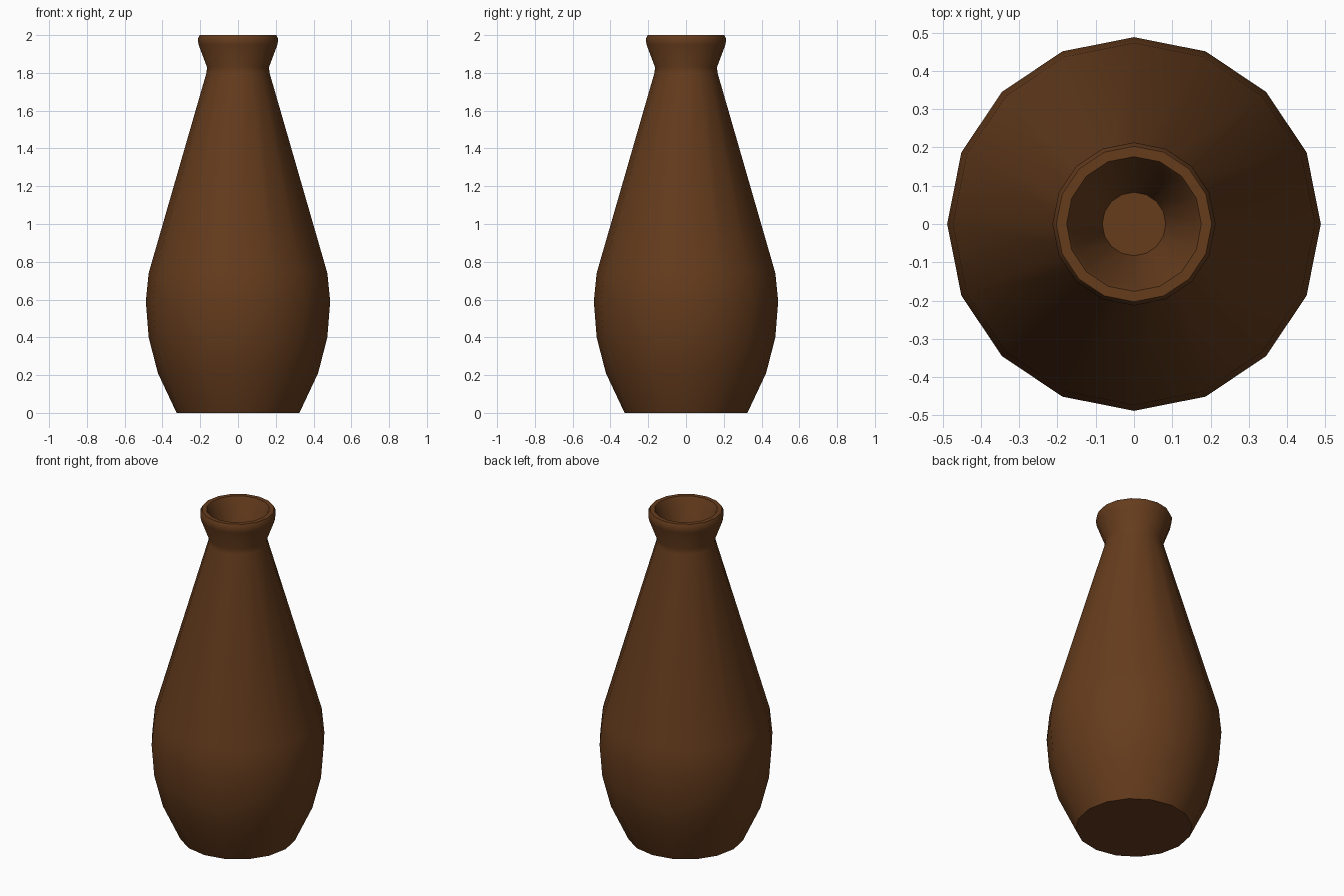
import bpy, bmesh, math

if "Cube" in bpy.data.objects:
    bpy.data.objects.remove(bpy.data.objects["Cube"])

SIDES = 16

# Radius, height: base, belly, neck, flared lip, then down into the mouth
profile = [
    (0.325, 0.0), (0.424, 0.21), (0.473, 0.40), (0.488, 0.59), (0.473, 0.74),
    (0.167, 1.80), (0.164, 1.83), (0.209, 1.95), (0.213, 1.98), (0.203, 2.0),
    (0.176, 2.0), (0.165, 1.98), (0.083, 1.72),
]

bm = bmesh.new()
rings = []
for r, z in profile:
    rings.append([bm.verts.new((r * math.cos(2 * math.pi * i / SIDES),
                                r * math.sin(2 * math.pi * i / SIDES), z))
                  for i in range(SIDES)])

# Walls between neighbouring rings
for a, b in zip(rings, rings[1:]):
    for i in range(SIDES):
        j = (i + 1) % SIDES
        bm.faces.new((a[i], a[j], b[j], b[i]))

# Underside and floor of the mouth
bm.faces.new(rings[0][::-1])
bm.faces.new(rings[-1])

mesh = bpy.data.meshes.new("vase")
bm.to_mesh(mesh)
bm.free()
vase = bpy.data.objects.new("vase", mesh)
bpy.context.collection.objects.link(vase)

# Brown clay
clay = bpy.data.materials.new("brown_clay")
clay.diffuse_color = (0.13, 0.045, 0.012, 1.0)
clay.use_nodes = True
clay.node_tree.nodes["Principled BSDF"].inputs["Base Color"].default_value = clay.diffuse_color
mesh.materials.append(clay)

bpy.context.view_layer.objects.active = vase
vase.select_set(True)
bpy.ops.object.shade_smooth_by_angle(angle=math.radians(50))
